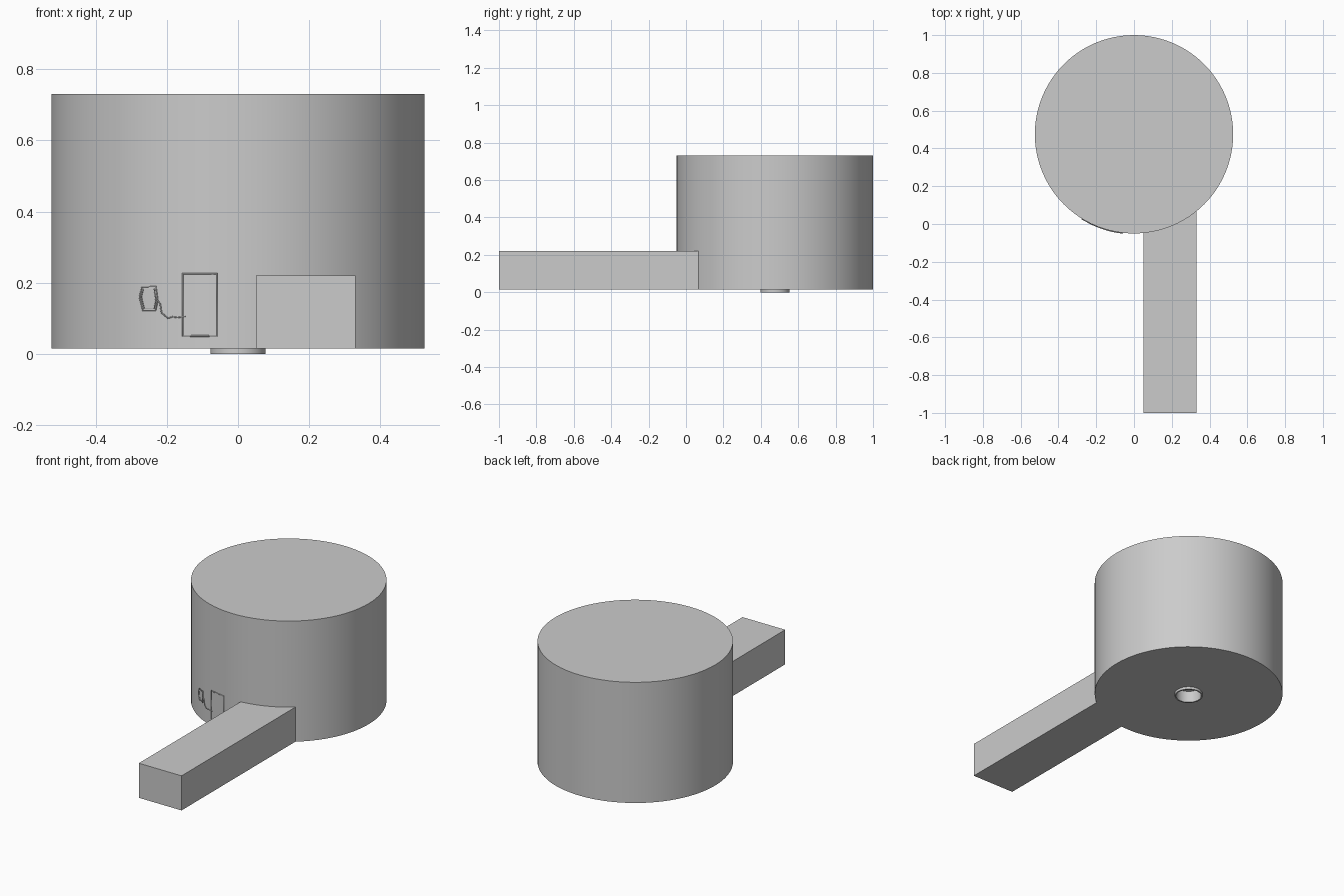
import bpy, bmesh, math
from mathutils import Vector

if "Cube" in bpy.data.objects:
    bpy.data.objects.remove(bpy.data.objects["Cube"])

CY, R, BASE = 0.475, 0.525, 0.015   # tower centre y, radius, underside height

grey = bpy.data.materials.new("plain_grey")
grey.diffuse_color = (0.6, 0.6, 0.6, 1)
grey.use_nodes = True
grey.node_tree.nodes["Principled BSDF"].inputs["Base Color"].default_value = grey.diffuse_color


def finish(name, bm, smooth=False):
    bmesh.ops.remove_doubles(bm, verts=bm.verts, dist=1e-5)
    bmesh.ops.recalc_face_normals(bm, faces=bm.faces)
    me = bpy.data.meshes.new(name)
    bm.to_mesh(me)
    bm.free()
    ob = bpy.data.objects.new(name, me)
    bpy.context.collection.objects.link(ob)
    me.materials.append(grey)
    if smooth:
        bpy.ops.object.select_all(action='DESELECT')
        ob.select_set(True)
        bpy.context.view_layer.objects.active = ob
        bpy.ops.object.shade_smooth_by_angle(angle=math.radians(30))
    return ob


def lathe(name, profile, steps, closed=False):
    """Turn an (r, z) profile around the tower axis."""
    bm = bmesh.new()
    vs = [bm.verts.new((r, CY, z)) for r, z in profile]
    pairs = list(zip(vs, vs[1:])) + ([(vs[-1], vs[0])] if closed else [])
    edges = [bm.edges.new(p) for p in pairs]
    bmesh.ops.spin(bm, geom=vs + edges, cent=(0, CY, 0), axis=(0, 0, 1),
                   angle=math.tau, steps=steps)
    return finish(name, bm, True)


def wall_y(x, out=0.0):
    return CY - math.sqrt((R + out) ** 2 - x * x)


def wall_tube(name, points, radius, closed=False):
    """Thin wire lying on the front of the round wall."""
    cu = bpy.data.curves.new(name, 'CURVE')
    cu.dimensions = '3D'
    cu.bevel_depth = radius
    cu.bevel_resolution = 1
    cu.use_fill_caps = True
    sp = cu.splines.new('POLY')
    sp.points.add(len(points) - 1)
    for p, (x, z) in zip(sp.points, points):
        p.co = (x, wall_y(x, 0.002), z, 1)
    sp.use_cyclic_u = closed
    cu.materials.append(grey)
    ob = bpy.data.objects.new(name, cu)
    bpy.context.collection.objects.link(ob)
    return ob


# Round tower with a shallow socket in its underside
lathe("round_tower", [(0, 0.73), (R, 0.73), (R, BASE), (0.07, BASE),
                      (0.07, 0.07), (0, 0.07)], 96)

# Short collar around the socket
lathe("socket_collar", [(0.078, BASE), (0.078, 0), (0.07, 0), (0.07, BASE)], 48, True)

# Long low wing, its back end curved to meet the tower wall
bm = bmesh.new()
x0, x1, n = 0.05, 0.33, 12
arc = [(x1 + (x0 - x1) * i / n) for i in range(n + 1)]
outline = [(x0, -1), (x1, -1)] + [(x, wall_y(x, -0.002)) for x in arc]
face = bm.faces.new([bm.verts.new((x, y, BASE)) for x, y in outline])
top = bmesh.ops.extrude_face_region(bm, geom=[face])
bmesh.ops.translate(bm, vec=Vector((0, 0, 0.22 - BASE)),
                    verts=[g for g in top["geom"] if isinstance(g, bmesh.types.BMVert)])
finish("long_wing", bm)

# Thin door outline
xs = [-0.155 + 0.095 * i / 4 for i in range(5)]
wall_tube("door_outline", [(x, 0.05) for x in xs] + [(x, 0.225) for x in reversed(xs)],
          0.0025, True)

# Small bent window outline, drawn twice, and its trailing wire
wall_tube("window_outline_outer", [(-0.277, 0.16), (-0.268, 0.122), (-0.232, 0.122),
                                   (-0.226, 0.15), (-0.231, 0.189), (-0.27, 0.188)], 0.002, True)
wall_tube("window_outline_inner", [(-0.272, 0.16), (-0.264, 0.127), (-0.236, 0.127),
                                   (-0.231, 0.15), (-0.236, 0.183), (-0.266, 0.183)], 0.0015, True)
wall_tube("trailing_wire", [(-0.226, 0.15), (-0.219, 0.14), (-0.215, 0.115), (-0.205, 0.107),
                            (-0.197, 0.1), (-0.185, 0.104), (-0.17, 0.102), (-0.148, 0.105)], 0.002)
